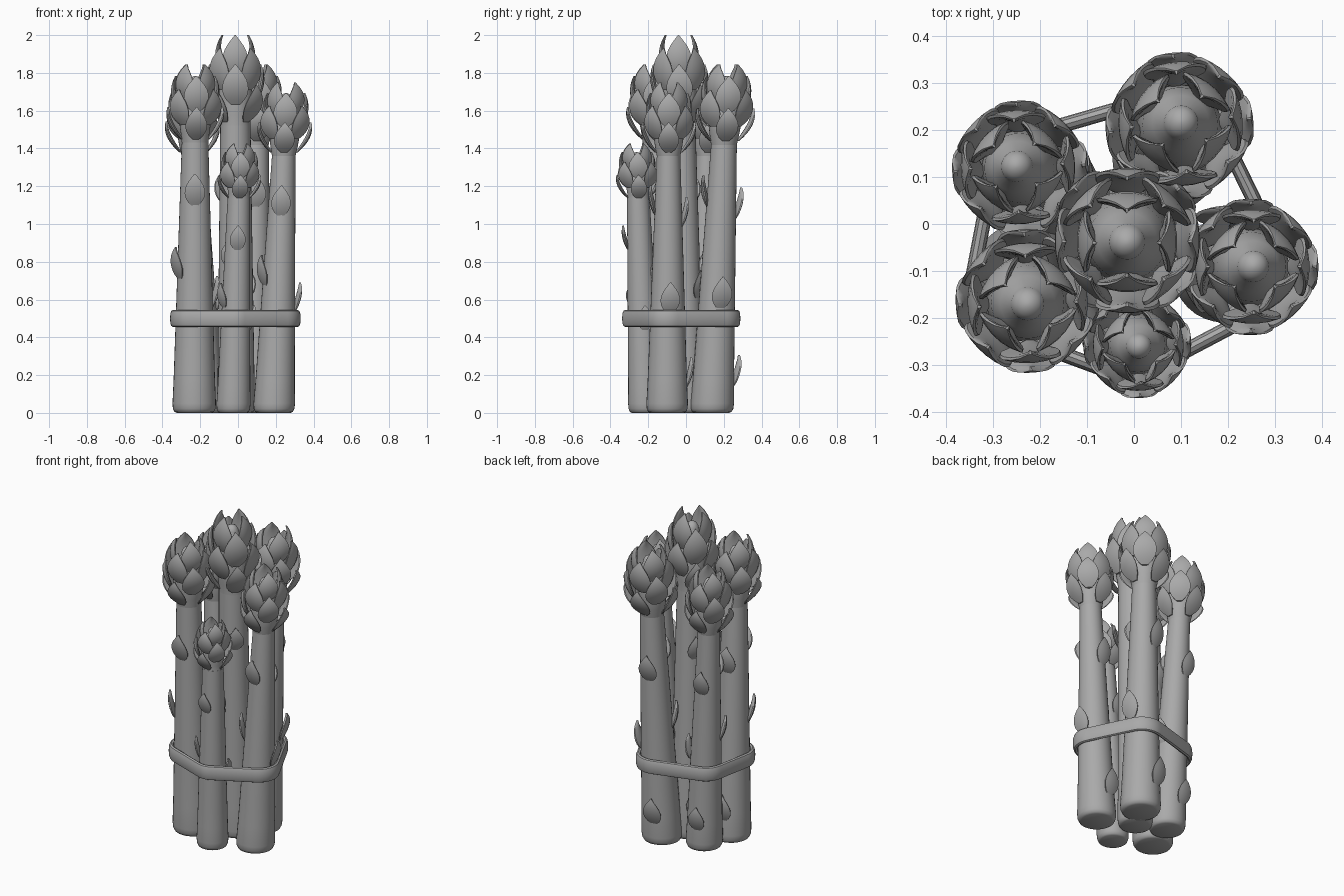
import bpy, bmesh, math
from mathutils import Vector, geometry

cube = bpy.data.objects.get("Cube")
if cube:
    bpy.data.objects.remove(cube)

grey = bpy.data.materials.new("plain grey")
grey.use_nodes = True
color = (0.4, 0.4, 0.4, 1)
grey.diffuse_color = color
grey.node_tree.nodes["Principled BSDF"].inputs["Base Color"].default_value = color


def loft(bm, rings, closed=False):
    """Skin a list of equal point loops; cap the ends unless closed."""
    loops = [[bm.verts.new(p) for p in ring] for ring in rings]
    n = len(loops[0])
    pairs = list(zip(loops, loops[1:]))
    if closed:
        pairs.append((loops[-1], loops[0]))
    else:
        bm.faces.new(loops[0])
        bm.faces.new(loops[-1])
    for a, b in pairs:
        for i in range(n):
            j = (i + 1) % n
            bm.faces.new((a[i], a[j], b[j], b[i]))


def finish(bm, name, angle=40):
    bmesh.ops.recalc_face_normals(bm, faces=bm.faces)
    mesh = bpy.data.meshes.new(name)
    bm.to_mesh(mesh)
    bm.free()
    mesh.materials.append(grey)
    obj = bpy.data.objects.new(name, mesh)
    bpy.context.collection.objects.link(obj)
    bpy.ops.object.select_all(action='DESELECT')
    obj.select_set(True)
    bpy.context.view_layer.objects.active = obj
    bpy.ops.object.shade_smooth_by_angle(angle=math.radians(angle))


class Stalk:
    def __init__(self, name, base, tip, height, top, r0, r1, size, turn):
        self.name, self.base, self.tip = name, Vector(base), Vector(tip)
        self.height, self.top = height, top      # neck height and head top
        self.r0, self.r1, self.size, self.turn = r0, r1, size, turn

    def axis(self, z):
        return self.base.lerp(self.tip, z / self.top)

    def radius(self, z):
        return self.r0 + (self.r1 - self.r0) * z / self.height

    def point(self, x, y, z):
        c = self.axis(z)
        return Vector((c.x + x, c.y + y, z))

    def tube(self, profile, sides=32):
        return [[self.point(r * math.cos(k * math.tau / sides),
                            r * math.sin(k * math.tau / sides), z)
                 for k in range(sides)] for r, z in profile]

    def scale_leaf(self, bm, theta, z0, length, width, radii, thick):
        """Pointed, cupped scale whose distance from the axis follows radii."""
        outline = [0.3, 0.68, 0.91, 1, 0.98, 0.86, 0.64, 0.35, 0.04]
        across = [-1, -0.6, -0.2, 0.2, 0.6, 1]
        a, b, c = radii
        bend = 1.35 * b
        rings = []
        for i, w in enumerate(outline):
            u = i / (len(outline) - 1)
            r = a * (1 - u) * (1 - 2 * u) + 4 * b * u * (1 - u) + c * u * (2 * u - 1)
            ring = []
            for side, vs in ((0, across), (1, across[::-1])):
                for v in vs:
                    ang = v * w * width / bend
                    t = side * thick * (0.25 + 0.75 * (1 - v * v)) * (0.3 + 0.7 * w)
                    x = r - bend + (bend - t) * math.cos(ang)
                    y = (bend - t) * math.sin(ang)
                    ring.append(self.point(x * math.cos(theta) - y * math.sin(theta),
                                           x * math.sin(theta) + y * math.cos(theta),
                                           z0 + u * length))
            rings.append(ring)
        loft(bm, rings)

    def build(self):
        h, s = self.height, self.size
        head = self.top - h
        # Stem with a rounded foot
        bm = bmesh.new()
        profile = [(self.r0 * 0.8, 0), (self.r0 * 0.91, 0.006), (self.r0 * 0.98, 0.022)]
        profile += [(self.radius(h * k / 8), max(h * k / 8, 0.05)) for k in range(9)]
        loft(bm, self.tube(profile))
        finish(bm, self.name + "_stem")

        # Bud core with a small dome on top
        bm = bmesh.new()
        core = [(self.r1, -0.03), (0.078 * s, 0.1), (0.09 * s, 0.3), (0.08 * s, 0.5),
                (0.06 * s, 0.66), (0.04 * s, 0.72), (0.036 * s, 0.78),
                (0.024 * s, 0.83), (0.006 * s, 0.85)]
        loft(bm, self.tube([(r, h + head * z) for r, z in core]))
        finish(bm, self.name + "_bud_core")

        # Four staggered rings of bud scales: start, length, half width, radii
        layers = [(0.02, 0.42, 0.06, (0.078, 0.147, 0.152)),
                  (0.21, 0.46, 0.068, (0.098, 0.146, 0.133)),
                  (0.38, 0.47, 0.07, (0.098, 0.132, 0.11)),
                  (0.54, 0.46, 0.066, (0.075, 0.103, 0.07))]
        bm = bmesh.new()
        for i, (z, length, width, radii) in enumerate(layers):
            for k in range(4):
                theta = self.turn + (k + i / 2) * math.pi / 2
                self.scale_leaf(bm, theta, h + z * head, length * head, width * s,
                                [r * s for r in radii], 0.03 * s)
        finish(bm, self.name + "_bud_scales")

        # Scattered scales up the stem
        bm = bmesh.new()
        size = self.r0 / 0.115
        for frac, deg in ((0.155, 97), (0.445, 7), (0.55, 207), (0.775, 97), (0.82, -93)):
            z = frac * h
            r = self.radius(z)
            self.scale_leaf(bm, math.radians(deg) + self.turn, z - 0.085 * size,
                            0.17 * size, 0.055 * size,
                            (r, r + 0.034 * size, r + 0.03 * size), 0.032 * size)
        finish(bm, self.name + "_stem_scales")


stalks = [
    Stalk("centre", (-0.01, 0), (-0.015, -0.04), 1.53, 2.0, 0.1, 0.08, 1.04, math.pi / 4),
    Stalk("back", (0.068, 0.137), (0.102, 0.22), 1.43, 1.845, 0.115, 0.068, 1.0, 0.1),
    Stalk("right", (0.19, -0.1), (0.257, -0.09), 1.37, 1.75, 0.11, 0.062, 0.92, 0),
    Stalk("front_small", (-0.025, -0.215), (0.012, -0.262), 1.13, 1.425, 0.09, 0.06, 0.73, 0.05),
    Stalk("front_left", (-0.232, -0.11), (-0.226, -0.173), 1.44, 1.845, 0.115, 0.07, 0.97, 0.05),
    Stalk("back_left", (-0.178, 0.075), (-0.253, 0.125), 1.37, 1.76, 0.105, 0.062, 0.92, 0.05),
]
for stalk in stalks:
    stalk.build()

# Elastic band stretched around the outermost stems
band_z, sides = 0.5, 40
points, normals = [], []
for stalk in stalks:
    c = stalk.axis(band_z)
    for k in range(sides):
        n = Vector((math.cos(k * math.tau / sides), math.sin(k * math.tau / sides)))
        points.append(c + n * (stalk.radius(band_z) + 0.014))
        normals.append(n)
rings = []
for i in geometry.convex_hull_2d(points):
    ring = []
    for k in range(12):
        cs, sn = math.cos(k * math.tau / 12), math.sin(k * math.tau / 12)
        out = 0.016 * math.copysign(abs(cs) ** 0.8, cs)
        p = points[i] + normals[i] * out
        ring.append((p.x, p.y, band_z + 0.045 * math.copysign(abs(sn) ** 0.8, sn)))
    rings.append(ring)
bm = bmesh.new()
loft(bm, rings, closed=True)
finish(bm, "band")
